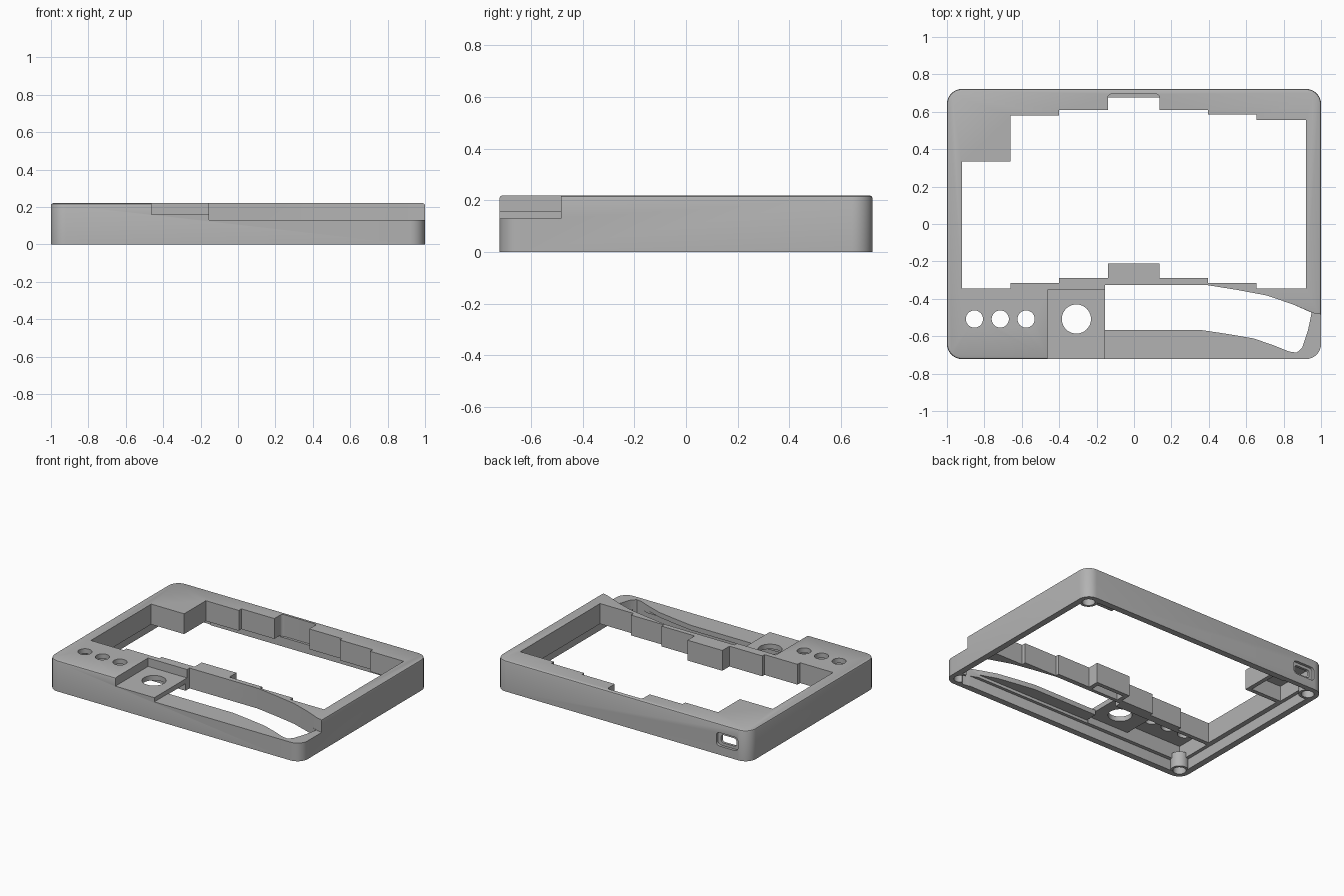
import bpy, bmesh, math

cube = bpy.data.objects.get("Cube")
if cube:
    bpy.data.objects.remove(cube, do_unlink=True)

grey = bpy.data.materials.new("matte_grey")
grey.use_nodes = True
grey.diffuse_color = (0.45, 0.45, 0.45, 1)
grey.node_tree.nodes["Principled BSDF"].inputs["Base Color"].default_value = grey.diffuse_color


def loft(name, rings):
    """Closed solid through rings of matching 3D points."""
    bm = bmesh.new()
    loops = [[bm.verts.new(p) for p in ring] for ring in rings]
    n = len(loops[0])
    for a, b in zip(loops, loops[1:]):
        for i in range(n):
            j = (i + 1) % n
            bm.faces.new((a[i], a[j], b[j], b[i]))
    bm.faces.new(loops[0])
    bm.faces.new(loops[-1])
    bmesh.ops.recalc_face_normals(bm, faces=bm.faces)
    mesh = bpy.data.meshes.new(name)
    bm.to_mesh(mesh)
    bm.free()
    mesh.materials.append(grey)
    obj = bpy.data.objects.new(name, mesh)
    bpy.context.collection.objects.link(obj)
    return obj


def prism(name, pts, z0, z1):
    return loft(name, [[(x, y, z) for x, y in pts] for z in (z0, z1)])


def rect(x0, x1, y0, y1):
    return [(x0, y0), (x1, y0), (x1, y1), (x0, y1)]


def rounded(hx, hy, r, cx=0, cy=0, seg=8):
    pts = []
    for k, (sx, sy) in enumerate([(1, 1), (-1, 1), (-1, -1), (1, -1)]):
        for i in range(seg + 1):
            a = math.pi / 2 * (k + i / seg)
            pts.append((cx + sx * (hx - r) + r * math.cos(a), cy + sy * (hy - r) + r * math.sin(a)))
    return pts


def circle(cx, cy, r, n=40):
    return [(cx + r * math.cos(math.tau * i / n), cy + r * math.sin(math.tau * i / n)) for i in range(n)]


def combine(obj, tool, op="DIFFERENCE"):
    tool.hide_render = True
    mod = obj.modifiers.new("cut", "BOOLEAN")
    mod.operation, mod.solver, mod.object = op, "EXACT", tool
    bpy.context.view_layer.objects.active = obj
    bpy.ops.object.modifier_apply(modifier=mod.name)
    bpy.data.objects.remove(tool, do_unlink=True)


def cut(pts, z0, z1):
    combine(case, prism("cutter", pts, z0, z1))


# Outer block with rounded corners and a softened top edge
TOP, LOW, LEDGE, HY = 0.22, 0.13, 0.075, 0.722
case = loft("keyboard_case", [
    [(x, y, z) for x, y in rounded(1 - d, HY - d, 0.08 - d)]
    for z, d in ((0, 0), (TOP - 0.012, 0), (TOP - 0.004, 0.003), (TOP, 0.011))])

# Recess for the base plate
cut(rounded(0.955, HY - 0.045, 0.04), -0.1, LEDGE)

# Hollows under the deck
slot_edge = [(-0.155, -0.325), (0.38, -0.325), (0.55, -0.352), (0.71, -0.382), (0.85, -0.43)]
cut(rect(-0.93, -0.49, -0.65, -0.375), -0.1, 0.185)
cut(rect(-0.495, -0.15, -0.65, -0.37), -0.1, 0.125)
cut(slot_edge + [(0.94, -0.465), (0.94, -0.655), (-0.155, -0.655)], -0.1, 0.095)
cut(rect(-0.11, 0.105, -0.3, -0.24), -0.1, 0.185)
cut(rect(-0.93, -0.69, 0.365, 0.685), -0.1, 0.185)

# Corner screw posts
for sx in (-1, 1):
    for sy in (-1, 1):
        combine(case, prism("post", circle(sx * 0.925, sy * 0.645, 0.06), 0.002, 0.11), "UNION")
        cut(circle(sx * 0.925, sy * 0.645, 0.042), -0.1, 0.06)

# Stepped key opening
cut([(-0.92, 0.335), (-0.66, 0.335), (-0.66, 0.58), (-0.4, 0.58), (-0.4, 0.61),
     (0.395, 0.61), (0.395, 0.585), (0.655, 0.585), (0.655, 0.555), (0.92, 0.555),
     (0.92, -0.345), (0.655, -0.345), (0.655, -0.315), (0.395, -0.315), (0.395, -0.29),
     (0.135, -0.29), (0.135, -0.21), (-0.14, -0.21), (-0.14, -0.29), (-0.4, -0.29),
     (-0.4, -0.315), (-0.66, -0.315), (-0.66, -0.345), (-0.92, -0.345)], -0.1, 0.4)
cut(rounded(0.138, 0.07, 0.02, -0.002, 0.625), LEDGE - 0.01, 0.4)

# Lowered front corner and its curved through slot
cut(slot_edge + [(0.96, -0.477), (1.1, -0.5), (1.1, -0.9), (-0.155, -0.9)], LOW, 0.4)
cut(slot_edge + [(0.95, -0.474), (0.93, -0.57), (0.9, -0.66), (0.87, -0.688), (0.83, -0.682),
                 (0.75, -0.65), (0.64, -0.612), (0.5, -0.588), (0.36, -0.567), (-0.155, -0.567)], -0.1, 0.3)

# Knob pocket, knob hole and three button holes
cut(rect(-0.463, -0.15, -0.9, -0.353), 0.16, 0.4)
cut(circle(-0.308, -0.508, 0.078), -0.1, 0.4)
for x in (-0.853, -0.715, -0.577):
    cut(circle(x, -0.508, 0.046), -0.1, 0.4)

# Cable port through the back wall: shallow surround and inner hole
for hx, hz, r, y0 in ((0.085, 0.048, 0.025, 0.703), (0.06, 0.028, 0.018, 0.6)):
    ring = rounded(hx, hz, r, -0.83, 0.11, 6)
    combine(case, loft("port_cutter", [[(x, y, z) for x, z in ring] for y in (y0, 0.8)]))

# Smooth rounded parts, keep the hard edges
bpy.ops.object.select_all(action="DESELECT")
case.select_set(True)
bpy.context.view_layer.objects.active = case
bpy.ops.object.shade_smooth_by_angle(angle=math.radians(35))
